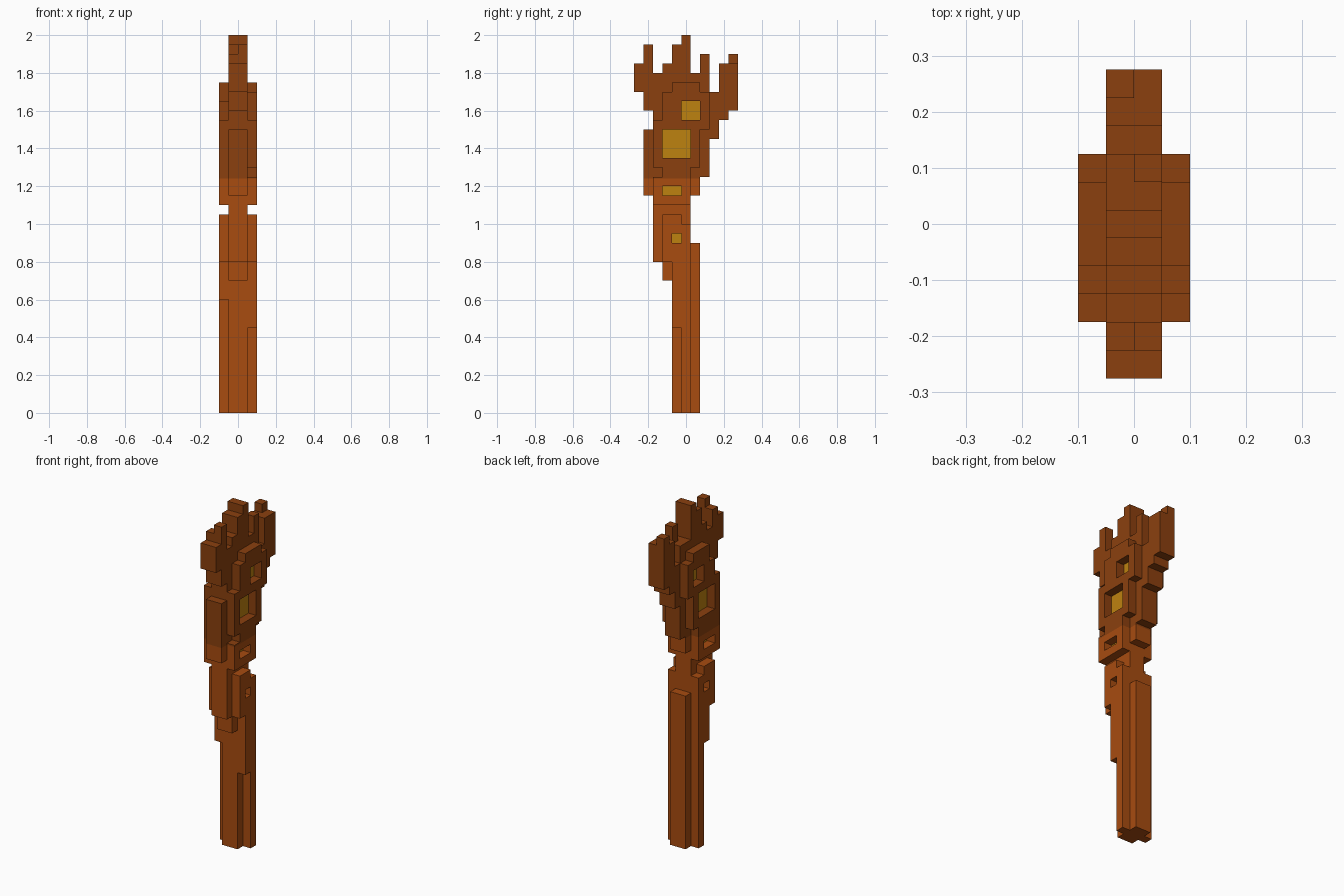
import bpy, bmesh

cube = bpy.data.objects.get("Cube")
if cube:
    bpy.data.objects.remove(cube, do_unlink=True)

U = 0.05            # size of one block
Y0 = -0.275         # front edge of the first column
SPLIT = 1.24        # height where the wood turns darker


def material(name, rgb):
    m = bpy.data.materials.new(name)
    m.use_nodes = True
    m.diffuse_color = (*rgb, 1)
    m.node_tree.nodes["Principled BSDF"].inputs["Base Color"].default_value = (*rgb, 1)
    return m


MATS = [material("light_wood", (0.392, 0.072, 0.005)),
        material("dark_wood", (0.258, 0.051, 0.0045)),
        material("gold", (0.515, 0.223, 0.005))]

# Windows: first column, last column, bottom, top (in blocks)
WINDOWS = [(5, 7, 31, 33), (3, 6, 27, 30), (3, 5, 23, 24), (4, 5, 18, 19)]


def in_window(j, k):
    return any(a <= j < b and c <= k < d for a, b, c, d in WINDOWS)


def cells(columns, layers):
    """Blocks filled by vertical spans, given per column from front to back."""
    return {(i, j, k) for j, spans in columns.items()
            for a, b in spans for k in range(a, b) for i in layers}


def build(name, blocks):
    """Outer skin of a set of blocks, coloured by height and window area."""
    bm = bmesh.new()
    for c in blocks:
        for axis in range(3):
            for side in (0, 1):
                n = list(c)
                n[axis] += 2 * side - 1
                if tuple(n) in blocks:
                    continue
                u, v = (axis + 1) % 3, (axis + 2) % 3
                corners = []
                for du, dv in ((0, 0), (1, 0), (1, 1), (0, 1)):
                    p = list(c)
                    p[axis] += side
                    p[u] += du
                    p[v] += dv
                    corners.append(bm.verts.new((p[0] * U, Y0 + p[1] * U, p[2] * U)))
                bm.faces.new(corners if side else corners[::-1])
    bmesh.ops.remove_doubles(bm, verts=bm.verts, dist=0.001)
    bmesh.ops.bisect_plane(bm, geom=bm.verts[:] + bm.edges[:] + bm.faces[:],
                           plane_co=(0, 0, SPLIT), plane_no=(0, 0, 1))
    for f in bm.faces:
        p = f.calc_center_median()
        f.material_index = 1 if p.z > SPLIT else 0
        # Window floors lie on the sides of the core
        if name == "core" and abs(f.normal.x) > 0.9 and abs(abs(p.x) - U) < 0.001 \
                and in_window(int((p.y - Y0) / U), int(p.z / U)):
            f.material_index = 2
    bmesh.ops.dissolve_limit(bm, angle_limit=0.01, verts=bm.verts, edges=bm.edges,
                             delimit={'MATERIAL'})
    mesh = bpy.data.meshes.new(name)
    bm.to_mesh(mesh)
    bm.free()
    for m in MATS:
        mesh.materials.append(m)
    bpy.context.collection.objects.link(bpy.data.objects.new(name, mesh))


# Core: handle, head and crown of spikes, two blocks wide
CORE = {0: [(34, 37)], 1: [(23, 30), (32, 38)], 2: [(16, 36)], 3: [(14, 37)],
        4: [(0, 39)], 5: [(0, 40)], 6: [(0, 18), (23, 36)], 7: [(25, 36)],
        8: [(29, 34)], 9: [(31, 37)], 10: [(32, 37)]}
core = cells(CORE, (-1, 0))
core |= cells({1: [(38, 39)], 7: [(36, 38)]}, (0,))    # taller spike halves
core |= cells({10: [(37, 38)]}, (-1,))
build("core", core)

# Side shells, pierced by the windows
LEFT = {2: [(22, 25), (26, 31)], 3: [(16, 21), (22, 34)], 4: [(9, 21), (22, 35)],
        5: [(0, 20), (22, 35)], 6: [(26, 35)], 7: [(30, 34)]}
RIGHT = dict(LEFT)
RIGHT.update({2: [(22, 31)], 3: [(16, 21), (22, 33)], 4: [(12, 21), (22, 35)]})

for name, columns, layer in (("left_shell", LEFT, 1), ("right_shell", RIGHT, -2)):
    build(name, {c for c in cells(columns, (layer,)) if not in_window(c[1], c[2])})
